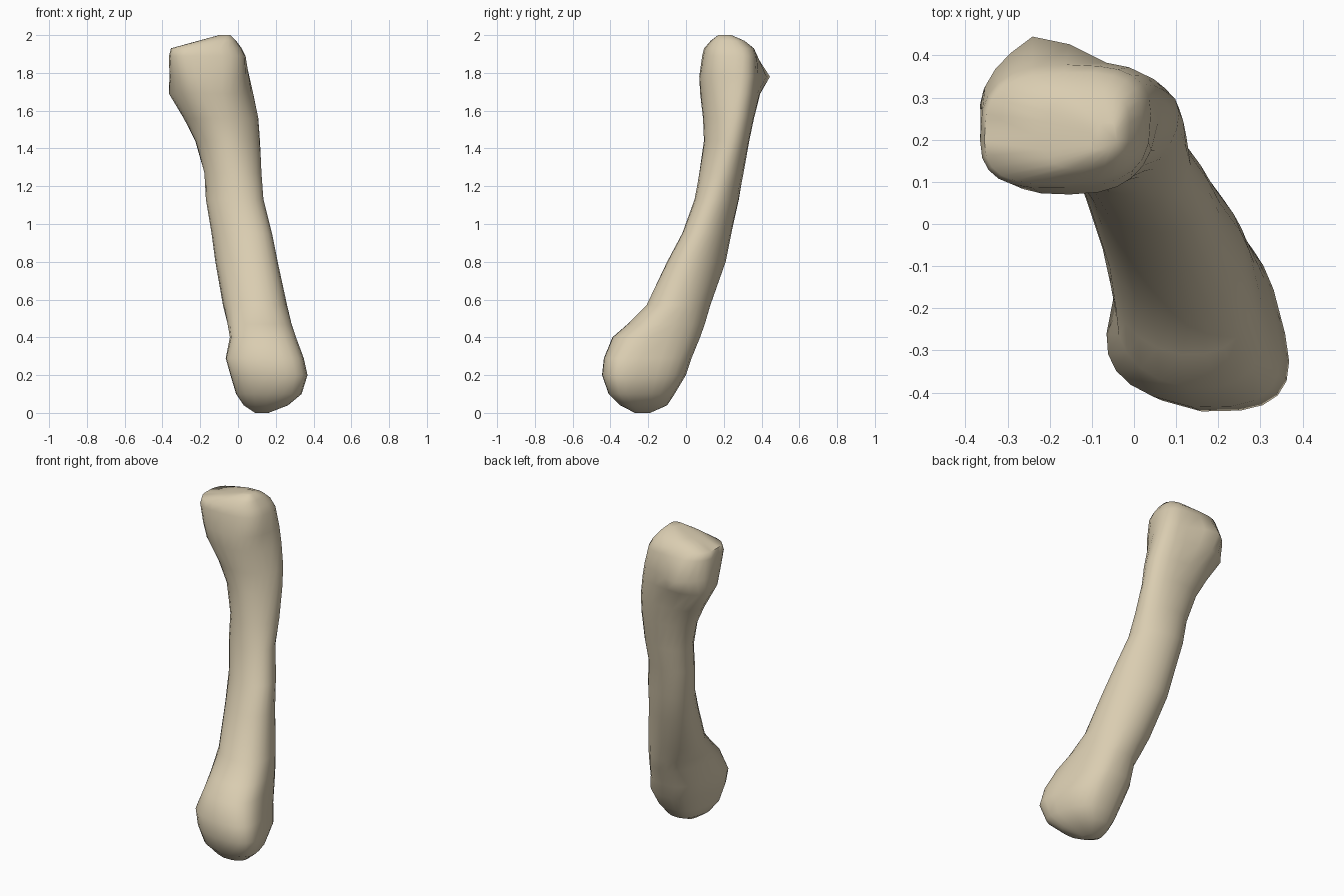
import bpy
import bmesh
import math

SIDES = 24

# Rings up the bone: height, x range, y range
RINGS = [
    (0.00, 0.09, 0.16, -0.27, -0.19),
    (0.04, 0.03, 0.26, -0.35, -0.10),
    (0.10, -0.01, 0.33, -0.41, -0.06),
    (0.20, -0.04, 0.36, -0.445, 0.00),
    (0.29, -0.065, 0.34, -0.435, 0.03),
    (0.40, -0.045, 0.305, -0.39, 0.075),
    (0.47, -0.06, 0.285, -0.31, 0.10),
    (0.57, -0.08, 0.26, -0.21, 0.13),
    (0.80, -0.12, 0.21, -0.10, 0.21),
    (0.95, -0.14, 0.18, -0.02, 0.24),
    (1.13, -0.17, 0.135, 0.045, 0.28),
    (1.27, -0.18, 0.13, 0.07, 0.305),
    (1.44, -0.23, 0.12, 0.095, 0.335),
    (1.56, -0.29, 0.11, 0.09, 0.36),
    (1.69, -0.365, 0.08, 0.075, 0.38),
    (1.78, -0.365, 0.06, 0.07, 0.385),
    (1.89, -0.365, 0.04, 0.085, 0.375),
    (1.93, -0.355, 0.02, 0.095, 0.36),
    (1.97, -0.21, -0.01, 0.13, 0.31),
    (2.00, -0.10, -0.04, 0.17, 0.24),
]


def blend(value, low, high):
    """Smooth step from 0 at low to 1 at high."""
    t = max(0.0, min(1.0, (value - low) / (high - low)))
    return t * t * (3 - 2 * t)


def rounded(value, power):
    return math.copysign(abs(value) ** power, value)


def ring_points(z, x0, x1, y0, y1):
    """Skewed oval, boxier at both ends, wide in front at the foot and behind below the head."""
    foot = 1 - blend(z, 0.3, 0.6)
    head = blend(z, 1.4, 1.85)
    neck = blend(z, 1.1, 1.4) * (1 - blend(z, 1.7, 1.88))
    power = 1 - 0.3 * max(foot, head)
    shaft = blend(z, 0.35, 0.8) * (1 - blend(z, 0.95, 1.45))
    skew = -0.3 * shaft - 0.08 * foot + 0.12 * blend(z, 1.7, 1.9)
    taper = 0.26 * foot - 0.22 * neck
    widest = 1 + 0.2 * abs(taper)
    for i in range(SIDES):
        a = math.tau * i / SIDES
        c, s = rounded(math.cos(a), power), rounded(math.sin(a + skew), power)
        x = (x0 + x1) / 2 + (x1 - x0) / 2 * c * (1 - taper * s) / widest
        y = (y0 + y1) / 2 + (y1 - y0) / 2 * s
        # Front of the foot slants back on one side
        y += 0.045 * foot * max(0, -c) * max(0, -s)
        # Pointed knob behind the upper head
        if y > (y0 + y1) / 2:
            y += 0.075 * max(0, 1 - abs(x + 0.22) / 0.15) * max(0, 1 - abs(z - 1.78) / 0.12)
        yield x, y, z


# Bone material
bone = bpy.data.materials.new("bone_cream")
bone.use_nodes = True
colour = (0.70, 0.61, 0.44, 1)
bone.diffuse_color = colour
for node in bone.node_tree.nodes:
    if node.type == 'BSDF_PRINCIPLED':
        node.inputs["Base Color"].default_value = colour
        node.inputs["Roughness"].default_value = 0.8

cube = bpy.data.objects.get("Cube")
if cube:
    bpy.data.objects.remove(cube, do_unlink=True)

# Loft the rings into one closed bone
bm = bmesh.new()
loops = [[bm.verts.new(p) for p in ring_points(*ring)] for ring in RINGS]
for lower, upper in zip(loops, loops[1:]):
    for i in range(SIDES):
        j = (i + 1) % SIDES
        bm.faces.new((lower[i], lower[j], upper[j], upper[i]))
bm.faces.new(loops[0][::-1])
bm.faces.new(loops[-1])
bmesh.ops.recalc_face_normals(bm, faces=bm.faces)
mesh = bpy.data.meshes.new("long_bone")
bm.to_mesh(mesh)
bm.free()
mesh.materials.append(bone)
obj = bpy.data.objects.new("long_bone", mesh)
bpy.context.collection.objects.link(obj)

# Smooth shading with the crisp ridges kept
bpy.context.view_layer.objects.active = obj
obj.select_set(True)
bpy.ops.object.shade_smooth_by_angle(angle=math.radians(60))
